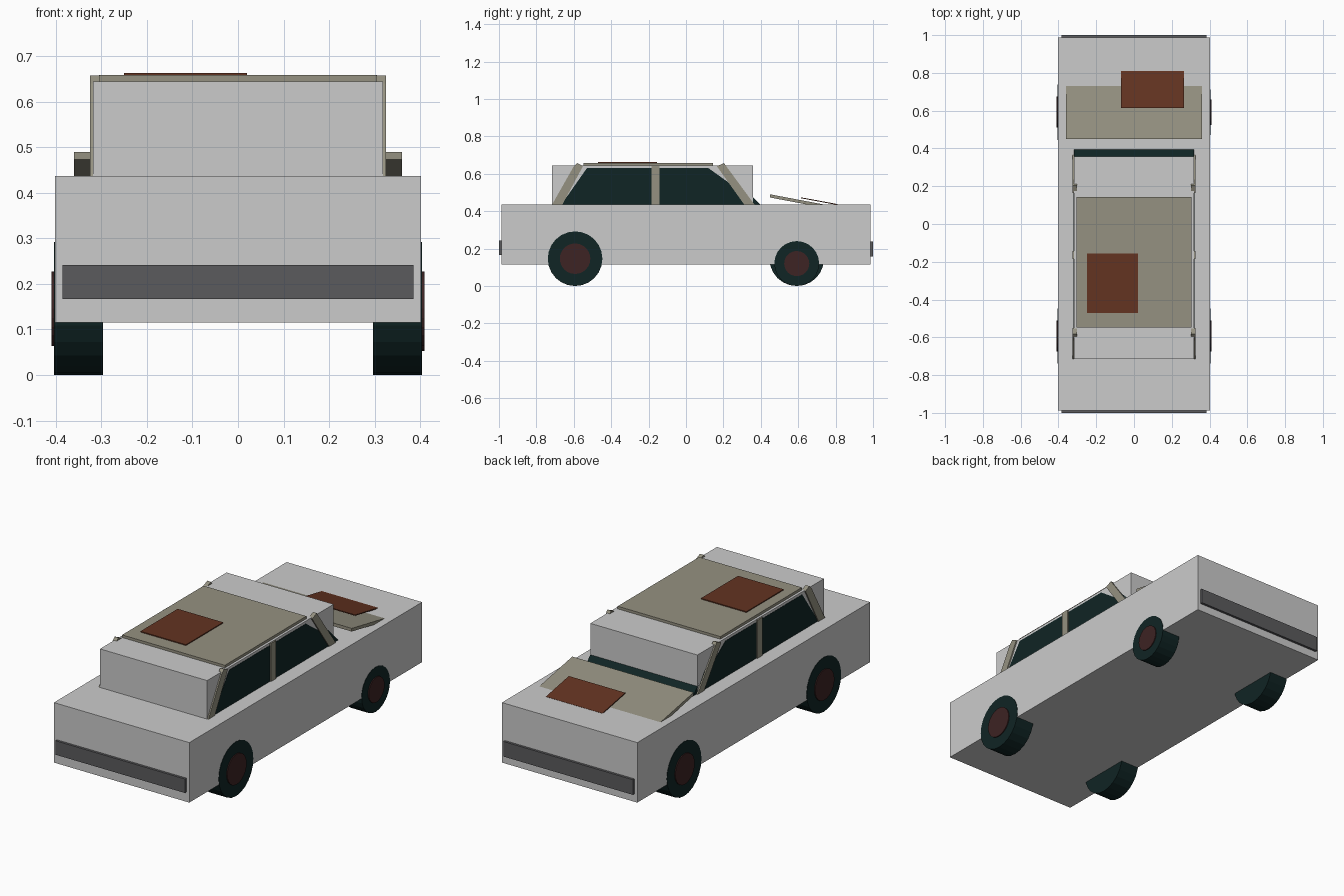
import bpy
import bmesh
from math import pi
from mathutils import Matrix, Vector

cube = bpy.data.objects.get("Cube")
if cube:
    bpy.data.objects.remove(cube, do_unlink=True)


def material(name, rgb):
    m = bpy.data.materials.new(name)
    m.use_nodes = True
    color = (*rgb, 1)
    m.diffuse_color = color
    m.node_tree.nodes["Principled BSDF"].inputs["Base Color"].default_value = color
    return m


white = material("pale grey paint", (0.6, 0.6, 0.6))
beige = material("beige trim", (0.30, 0.285, 0.22))
rust = material("rust panel", (0.125, 0.033, 0.015))
dark = material("dark glass and rubber", (0.005, 0.018, 0.018))
maroon = material("maroon hub", (0.047, 0.017, 0.017))
grey = material("bumper grey", (0.105, 0.105, 0.11))


def finish(name, bm, mat):
    bmesh.ops.recalc_face_normals(bm, faces=bm.faces[:])
    mesh = bpy.data.meshes.new(name)
    bm.to_mesh(mesh)
    bm.free()
    mesh.materials.append(mat)
    ob = bpy.data.objects.new(name, mesh)
    bpy.context.collection.objects.link(ob)
    return ob


def prism(name, mat, x0, x1, profile):
    """Side profile of (y, z) points pulled across from x0 to x1."""
    bm = bmesh.new()
    face = bm.faces.new([bm.verts.new((x0, y, z)) for y, z in profile])
    ext = bmesh.ops.extrude_face_region(bm, geom=[face])
    moved = [v for v in ext["geom"] if isinstance(v, bmesh.types.BMVert)]
    bmesh.ops.translate(bm, verts=moved, vec=Vector((x1 - x0, 0, 0)))
    return finish(name, bm, mat)


def box(name, mat, x0, x1, y0, y1, z0, z1):
    return prism(name, mat, x0, x1, [(y0, z0), (y1, z0), (y1, z1), (y0, z1)])


def plate(name, mat, x0, x1, start, end, thick):
    """Sloping slab whose top runs between two (y, z) points."""
    (y0, z0), (y1, z1) = start, end
    return prism(name, mat, x0, x1,
                 [(y0, z0), (y1, z1), (y1, z1 - thick), (y0, z0 - thick)])


def disc(name, mat, x0, x1, y, z, r):
    bm = bmesh.new()
    place = Matrix.Translation(((x0 + x1) / 2, y, z)) @ Matrix.Rotation(pi / 2, 4, 'Y')
    bmesh.ops.create_cone(bm, cap_ends=True, segments=24, radius1=r, radius2=r,
                          depth=abs(x1 - x0), matrix=place)
    return finish(name, bm, mat)


# Body shell and cabin
belt = 0.437
box("body", white, -0.402, 0.402, -0.987, 0.987, 0.115, belt)
box("cabin", white, -0.318, 0.318, -0.716, 0.357, belt - 0.01, 0.644)

# Roof skin with its loose panel
box("roof", beige, -0.305, 0.305, -0.547, 0.144, 0.644, 0.658)
box("roof_panel", rust, -0.25, 0.02, -0.47, -0.155, 0.657, 0.663)

# Raised rear lid and its panel
plate("rear_lid", beige, -0.36, 0.36, (0.45, 0.49), (0.82, 0.42), 0.017)
plate("lid_panel", rust, -0.07, 0.265, (0.615, 0.474), (0.81, 0.438), 0.005)

# Sloping screen, mostly inside the cabin
prism("windscreen", dark, -0.318, 0.318,
      [(0.40, belt - 0.005), (0.20, 0.635), (0.17, 0.62), (0.34, belt - 0.005)])

# Bumpers
box("front_bumper", grey, -0.385, 0.385, -1.0, -0.98, 0.167, 0.242)
box("rear_bumper", grey, -0.385, 0.385, 0.98, 1.0, 0.157, 0.238)

# Side glass, pillars and wheels
for side, s in (("left", 1), ("right", -1)):
    prism(side + "_window", dark, 0.30 * s, 0.3195 * s,
          [(-0.665, belt), (0.315, belt), (0.225, 0.555), (0.12, 0.63), (-0.53, 0.63)])
    pillars = {
        "front": [(-0.715, belt), (-0.66, belt), (-0.55, 0.642), (-0.582, 0.657), (-0.60, 0.64)],
        "middle": [(-0.185, belt), (-0.142, belt), (-0.142, 0.642), (-0.185, 0.642)],
        "rear": [(0.31, belt), (0.365, belt), (0.203, 0.657), (0.165, 0.64)],
    }
    for place, profile in pillars.items():
        prism(f"{side}_{place}_pillar", beige, 0.303 * s, 0.325 * s, profile)

    # One rear wheel is smaller than the others
    rear_radius = 0.12 if s > 0 else 0.146
    for place, y, r in (("front", -0.593, 0.146), ("rear", 0.592, rear_radius)):
        disc(f"{side}_{place}_tyre", dark, 0.296 * s, 0.404 * s, y, r, r)
        disc(f"{side}_{place}_hub", maroon, 0.38 * s, 0.409 * s, y, r, r * 0.56)
